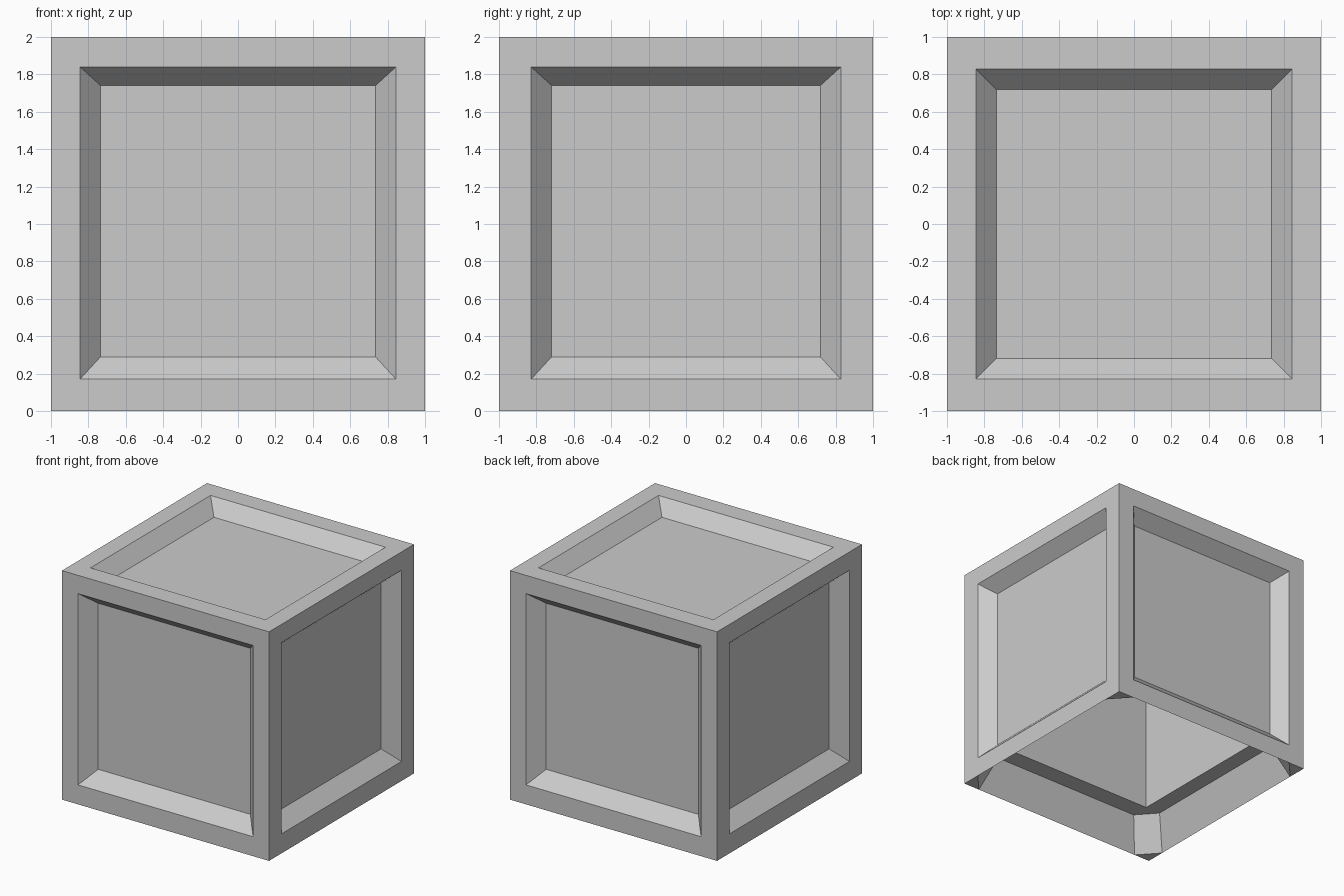
import bpy, bmesh

if "Cube" in bpy.data.objects:
    bpy.data.objects.remove(bpy.data.objects["Cube"])

DEPTH = 0.12          # recess depth of every panel
BASE = 0.29           # height of the underside ledge
CEIL = 1.735          # ceiling of the hollow inside
RIM_X, PAN_X = 0.845, 0.735   # half widths of rim / panel along x
RIM_Y, PAN_Y = 0.828, 0.718   # half widths of rim / panel along y

bm = bmesh.new()


def face(points):
    bm.faces.new([bm.verts.new(p) for p in points])


def loft(a, b):
    """Quads between two closed loops."""
    n = len(a)
    for i in range(n):
        j = (i + 1) % n
        face([a[i], a[j], b[j], b[i]])


def rect(w, lo, hi, d, put):
    return [put(-w, lo, d), put(w, lo, d), put(w, hi, d), put(-w, hi, d)]


def recessed_side(rim, pan, put, lows):
    outer = rect(1, 0, 2, 1, put)
    edge = rect(rim, 0.17, 1.84, 1, put)
    inner = rect(pan, BASE, 1.74, 1 - DEPTH, put)
    for i in range(4):
        j = (i + 1) % 4
        # bottom rail of each side also carries the ends of the foot triangles
        extra = [put(-rim, 0, 1), put(rim, 0, 1)] if lows and i == 0 else []
        face([outer[i]] + extra + [outer[j], edge[j], edge[i]])
    loft(edge, inner)
    face(inner)


# four recessed sides
for s in (-1, 1):
    recessed_side(RIM_X, PAN_X, lambda u, z, d: (u, s * d, z), True)
    recessed_side(RIM_Y, PAN_Y, lambda u, z, d: (s * d, u, z), True)

# recessed top
outer = [(-1, -1, 2), (1, -1, 2), (1, 1, 2), (-1, 1, 2)]
edge = [(x * RIM_X, y * RIM_Y, 2) for x, y, z in outer]
inner = [(x * PAN_X, y * PAN_Y, 2 - DEPTH) for x, y, z in outer]
loft(outer, edge)
loft(edge, inner)
face(inner)


# open underside: sloped skirt, ledge, hollow
def octagon(ax, ay, r, z):
    return [(-ax, -r, z), (ax, -r, z), (r, -ay, z), (r, ay, z),
            (ax, r, z), (-ax, r, z), (-r, ay, z), (-r, -ay, z)]


foot = octagon(RIM_X, RIM_Y, 1, 0)
ledge = octagon(PAN_X, PAN_Y, 1 - DEPTH, BASE)
hole = [(x * PAN_X, y * PAN_Y, BASE) for x, y, z in outer]
roof = [(x, y, CEIL) for x, y, z in hole]
loft(foot, ledge)
for i in range(4):
    a, b, c = 2 * i, 2 * i + 1, (2 * i + 2) % 8
    j = (i + 1) % 4
    face([ledge[a], ledge[b], hole[j], hole[i]])
    face([ledge[b], ledge[c], hole[j]])
    # small foot triangle at each corner
    x, y, _ = outer[j]
    face([foot[b], foot[c], (x, y, 0)])
loft(hole, roof)
face(roof)

bmesh.ops.remove_doubles(bm, verts=bm.verts, dist=0.0005)
bmesh.ops.recalc_face_normals(bm, faces=bm.faces)
mesh = bpy.data.meshes.new("panelled_crate")
bm.to_mesh(mesh)
bm.free()
bpy.context.collection.objects.link(bpy.data.objects.new("panelled_crate", mesh))
